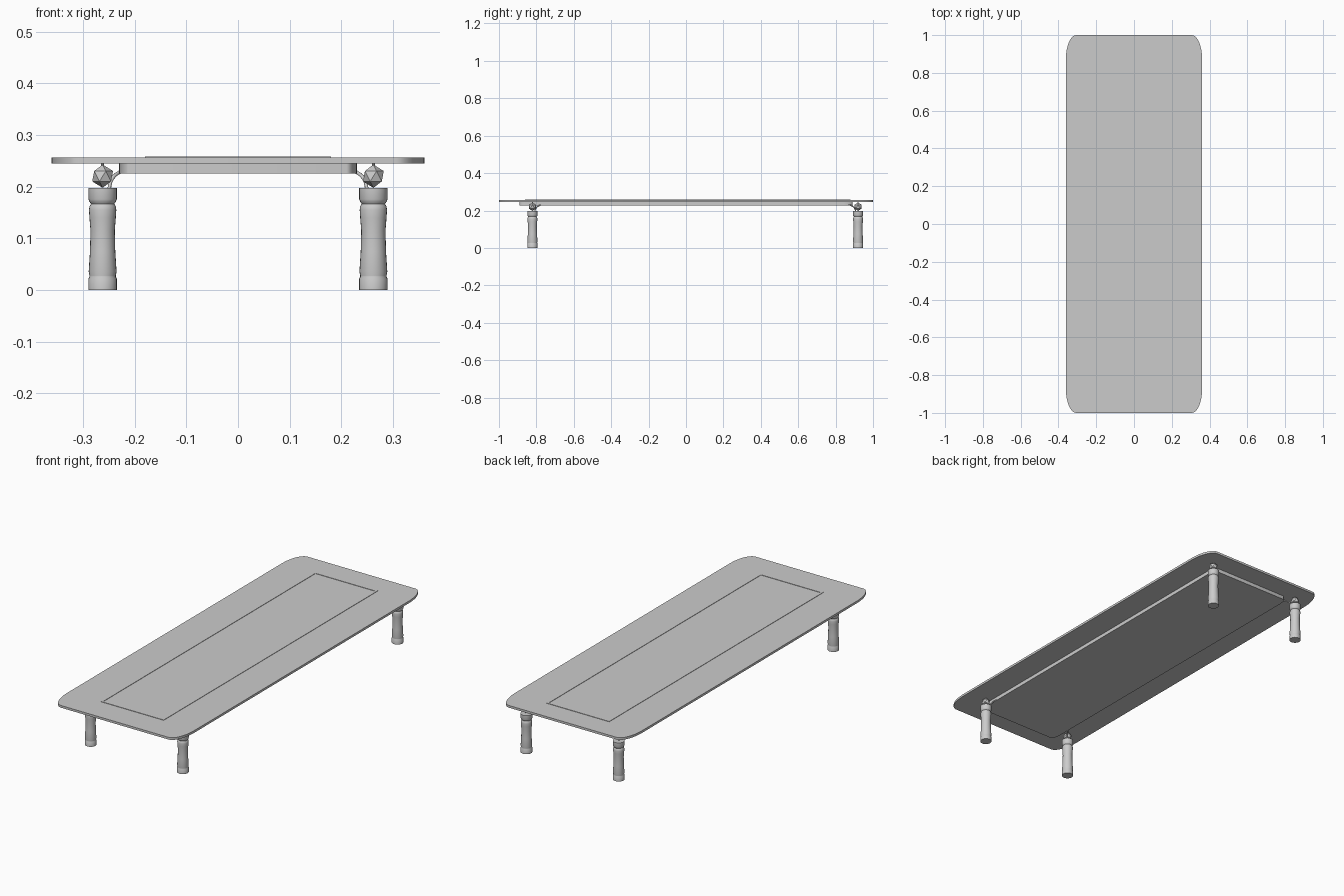
import bpy, bmesh, math
from mathutils import Vector

if "Cube" in bpy.data.objects:
    bpy.data.objects.remove(bpy.data.objects["Cube"])

grey = bpy.data.materials.new("plain grey")
grey.diffuse_color = (0.6, 0.6, 0.6, 1)
grey.use_nodes = True
grey.node_tree.nodes["Principled BSDF"].inputs["Base Color"].default_value = grey.diffuse_color


def finish(name, bm, smooth=True):
    bmesh.ops.recalc_face_normals(bm, faces=bm.faces)
    me = bpy.data.meshes.new(name)
    bm.to_mesh(me)
    bm.free()
    me.materials.append(grey)
    ob = bpy.data.objects.new(name, me)
    bpy.context.collection.objects.link(ob)
    if smooth:
        bpy.ops.object.select_all(action='DESELECT')
        ob.select_set(True)
        bpy.context.view_layer.objects.active = ob
        bpy.ops.object.shade_smooth_by_angle(angle=math.radians(30))
    return ob


def rounded_slab(name, hx, hy, z0, z1, rx, ry, steps=10):
    """Flat slab with elliptical corners."""
    bm = bmesh.new()
    pts = []
    for q, (sx, sy) in enumerate([(1, 1), (-1, 1), (-1, -1), (1, -1)]):
        for i in range(steps + 1):
            a = math.pi / 2 * (q + i / steps)
            pts.append((sx * (hx - rx) + rx * math.cos(a),
                        sy * (hy - ry) + ry * math.sin(a), z0))
    face = bm.faces.new([bm.verts.new(p) for p in pts])
    ext = bmesh.ops.extrude_face_region(bm, geom=[face])["geom"]
    bmesh.ops.translate(bm, vec=(0, 0, z1 - z0),
                        verts=[v for v in ext if isinstance(v, bmesh.types.BMVert)])
    if not any(all(abs(v.co.z - z0) < 1e-6 for v in f.verts) for f in bm.faces):
        bm.faces.new([v for v in bm.verts if abs(v.co.z - z0) < 1e-6])
    return finish(name, bm)


def lathe(name, profile, cx, cy, sides=24):
    """Turned part closed at both ends."""
    bm = bmesh.new()
    rings = [[bm.verts.new((cx + r * math.cos(2 * math.pi * k / sides),
                            cy + r * math.sin(2 * math.pi * k / sides), z))
              for k in range(sides)] for r, z in profile]
    for a, b in zip(rings, rings[1:]):
        for k in range(sides):
            n = (k + 1) % sides
            bm.faces.new((a[k], a[n], b[n], b[k]))
    bm.faces.new(rings[0])
    bm.faces.new(rings[-1])
    return finish(name, bm)


# Table top and supporting panel beneath it
rounded_slab("table_top", 0.361, 1.0, 0.245, 0.2565, 0.055, 0.13)
rounded_slab("under_panel", 0.23, 0.89, 0.226, 0.245, 0.02, 0.05)

# Thin raised border line on the top
bm = bmesh.new()
w = 0.012
for cx, cy, sx, sy in [(0.174, 0.01, w, 1.74), (-0.174, 0.01, w, 1.74),
                       (0, 0.874, 0.336, w), (0, -0.854, 0.336, w)]:
    r = bmesh.ops.create_cube(bm, size=1)["verts"]
    bmesh.ops.scale(bm, vec=(sx, sy, 0.003), verts=r)
    bmesh.ops.translate(bm, vec=(cx, cy, 0.257), verts=r)
finish("border_trim", bm, smooth=False)

# Turned legs, faceted balls and curved braces at the four corners
leg_profile = [(0.0275, 0), (0.0275, 0.022), (0.0255, 0.026), (0.0255, 0.028),
               (0.027, 0.036), (0.0245, 0.075), (0.0235, 0.115), (0.0255, 0.14),
               (0.0265, 0.155), (0.0255, 0.162), (0.0225, 0.167),
               (0.0255, 0.171), (0.0275, 0.176), (0.0275, 0.198)]
for yname, cy, dy in [("front", -0.821, 1), ("back", 0.92, -1)]:
    for xname, cx, dx in [("left", -0.262, 1), ("right", 0.262, -1)]:
        tag = f"{yname}_{xname}"
        lathe(f"{tag}_leg", leg_profile, cx, cy)

        bm = bmesh.new()
        bmesh.ops.create_icosphere(bm, subdivisions=1, radius=0.0225)
        bmesh.ops.translate(bm, vec=(cx, cy, 0.2205), verts=bm.verts)
        finish(f"{tag}_ball", bm, smooth=False)

        # small pin joining ball and top
        lathe(f"{tag}_pin", [(0.003, 0.235), (0.003, 0.247)], cx, cy, 8)

        # quarter-arc brace from leg top to the panel
        cu = bpy.data.curves.new(f"{tag}_brace", 'CURVE')
        cu.dimensions = '3D'
        cu.bevel_depth = 0.0035
        cu.bevel_resolution = 2
        cu.use_fill_caps = True
        sp = cu.splines.new('POLY')
        n = 9
        sp.points.add(n - 1)
        for i in range(n):
            a = math.pi / 2 * i / (n - 1)
            u = 1 - math.cos(a)
            sp.points[i].co = (cx + dx * (0.013 + 0.032 * u),
                               cy + dy * (0.013 + 0.045 * u),
                               0.196 + 0.035 * math.sin(a), 1)
        cu.materials.append(grey)
        ob = bpy.data.objects.new(f"{tag}_brace", cu)
        bpy.context.collection.objects.link(ob)
